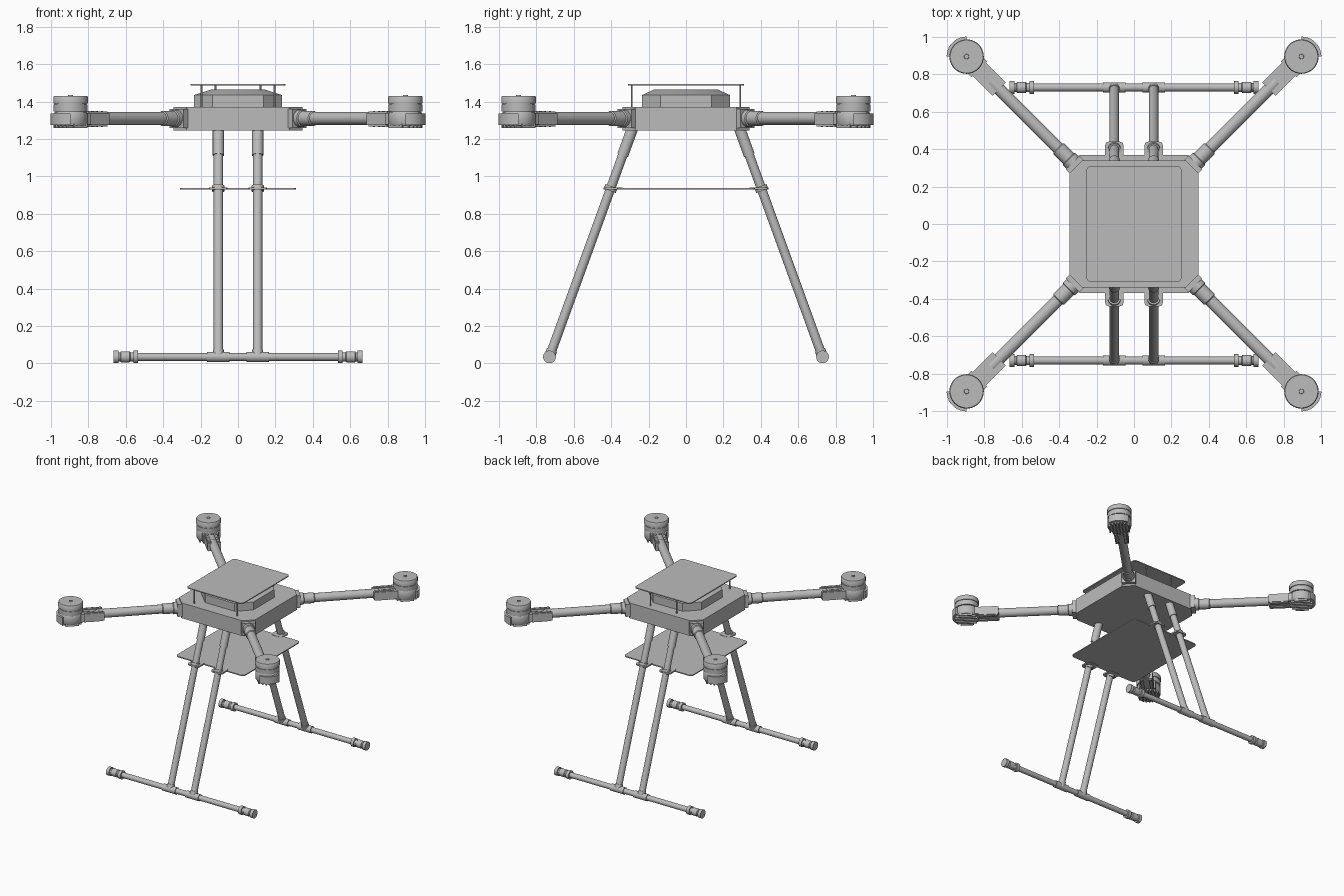
import bpy, bmesh
from math import cos, sin, pi, radians
from mathutils import Vector, Matrix

if "Cube" in bpy.data.objects:
    bpy.data.objects.remove(bpy.data.objects["Cube"], do_unlink=True)

grey = bpy.data.materials.new("matte grey")
grey.use_nodes = True
grey.diffuse_color = (0.5, 0.5, 0.5, 1)
grey.node_tree.nodes["Principled BSDF"].inputs["Base Color"].default_value = (0.5, 0.5, 0.5, 1)


def finish(name, bm, matrix=None):
    """Turn a bmesh into a named object with the shared material."""
    bmesh.ops.recalc_face_normals(bm, faces=bm.faces)
    mesh = bpy.data.meshes.new(name)
    bm.to_mesh(mesh)
    bm.free()
    mesh.materials.append(grey)
    ob = bpy.data.objects.new(name, mesh)
    bpy.context.collection.objects.link(ob)
    if matrix:
        ob.matrix_world = matrix
    bpy.ops.object.select_all(action='DESELECT')
    ob.select_set(True)
    bpy.context.view_layer.objects.active = ob
    bpy.ops.object.shade_smooth_by_angle(angle=radians(35))
    return ob


def prism(name, outline, z0, z1, matrix=None, top_scale=None):
    """Extrude a plan outline from z0 to z1, optionally narrowing the top."""
    bm = bmesh.new()
    face = bm.faces.new([bm.verts.new((x, y, z0)) for x, y in outline])
    out = bmesh.ops.extrude_face_region(bm, geom=[face])["geom"]
    sx, sy = top_scale or (1, 1)
    for v in out:
        if isinstance(v, bmesh.types.BMVert):
            v.co = (v.co.x * sx, v.co.y * sy, z1)
    return finish(name, bm, matrix)


def lathe(name, profile, start, axis, sides=32):
    """Stack of rings (distance along axis, radius) from a start point."""
    bm = bmesh.new()
    rings = []
    for d, r in profile:
        rings.append([bm.verts.new((r * cos(2 * pi * i / sides),
                                    r * sin(2 * pi * i / sides), d)) for i in range(sides)])
    for a, b in zip(rings, rings[1:]):
        for i in range(sides):
            j = (i + 1) % sides
            bm.faces.new((a[i], a[j], b[j], b[i]))
    bm.faces.new(rings[0])
    bm.faces.new(rings[-1])
    rot = Vector(axis).to_track_quat('Z', 'Y').to_matrix().to_4x4()
    return finish(name, bm, Matrix.Translation(start) @ rot)


def rod(name, a, b, radius, sides=24):
    a, b = Vector(a), Vector(b)
    return lathe(name, [(0, radius), ((b - a).length, radius)], a, b - a, sides)


def rounded(hx, hy, r, steps=5):
    """Rounded rectangle outline; one step gives chamfered corners."""
    pts = []
    for k, (sx, sy) in enumerate(((1, 1), (-1, 1), (-1, -1), (1, -1))):
        for i in range(steps + 1):
            t = (k + i / steps) * pi / 2
            pts.append((sx * (hx - r) + r * cos(t), sy * (hy - r) + r * sin(t)))
    return pts


def rect(x0, x1, half):
    return [(x0, -half), (x1, -half), (x1, half), (x0, half)]


# Central body and lid
prism("body", rounded(0.345, 0.34, 0.07, 1), 1.245, 1.37)
lid = rounded(0.235, 0.235, 0.1, 1)
prism("lid_base", lid, 1.37, 1.435)
prism("lid_top", lid, 1.435, 1.465, top_scale=(0.6, 0.72))

# Raised top plate on thin posts
prism("top_plate", rounded(0.255, 0.31, 0.025), 1.485, 1.493)
for s in (-1, 1):
    for x, y in ((0.195, -0.29), (0.12, 0.29)):
        rod("plate_post", (s * x, y, 1.37), (s * x, y, 1.487), 0.005, 10)

# Lower payload plate
prism("payload_plate", rounded(0.31, 0.37, 0.03), 0.931, 0.939)

# Landing gear
for sy in (-1, 1):
    for x in (-0.105, 0.105):
        top, foot = Vector((x, sy * 0.285, 1.26)), Vector((x, sy * 0.73, 0.035))
        rod("leg", top, foot, 0.025)
        rod("leg_sleeve", top, top.lerp(foot, 0.12), 0.03)
        rod("leg_clamp", top.lerp(foot, 0.255), top.lerp(foot, 0.275), 0.034)
        tab = Matrix.Translation((x, sy * 0.39, 0))
        prism("plate_tab", rounded(0.05, 0.05, 0.02, 2), 0.929, 0.941, tab)
        rod("skid_joint", (x - 0.06, sy * 0.73, 0.035), (x + 0.06, sy * 0.73, 0.035), 0.027)
        rod("foot_socket", foot, foot.lerp(top, 0.03), 0.029)
    rod("skid", (-0.64, sy * 0.73, 0.035), (0.64, sy * 0.73, 0.035), 0.021)
    for sx in (-1, 1):
        lathe("skid_bumper", [(0, 0.021), (0, 0.034), (0.025, 0.034), (0.025, 0.024),
                              (0.04, 0.024), (0.045, 0.03), (0.09, 0.03), (0.095, 0.024),
                              (0.105, 0.024), (0.105, 0.034), (0.13, 0.034)],
              (sx * 0.535, sy * 0.73, 0.035), (sx, 0, 0))

# Four arms; each is laid out along local x and turned to its corner
HUB = 0.895 * 2 ** 0.5
for k in range(4):
    angle = pi / 4 + k * pi / 2
    turn = Matrix.Rotation(angle, 4, 'Z')
    out = Vector((cos(angle), sin(angle), 0))

    def at(d, z=1.31):
        return out * d + Vector((0, 0, z))

    # Socket on the body corner and tube
    prism("arm_socket_block", rect(0.40, 0.465, 0.052), 1.26, 1.36, turn)
    lathe("arm_sleeve", [(0, 0.046), (0.035, 0.046), (0.04, 0.04), (0.115, 0.04),
                         (0.12, 0.034)], at(0.455), out)
    rod("arm_tube", at(0.45), at(1.08), 0.034)

    # Tube clamp with raised ribs and bolts
    prism("arm_clamp", rect(1.02, 1.2, 0.05), 1.275, 1.338, turn)
    for s in (-1, 1):
        prism("clamp_rail", [(x, y + s * 0.032) for x, y in rect(1.03, 1.17, 0.012)],
              1.268, 1.346, turn)
        for d in (1.06, 1.1, 1.14):
            side = Vector((-out.y, out.x, 0)) * s * 0.032
            rod("clamp_bolt", at(d, 1.264) + side, at(d, 1.35) + side, 0.006, 8)

    # Motor mount with a broad curved outer guard
    hub = at(HUB, 0)
    lathe("motor_mount", [(1.272, 0.085), (1.28, 0.09), (1.335, 0.09), (1.345, 0.085)],
          hub, (0, 0, 1))
    guard = [(HUB, 0)] + [(HUB + 0.107 * cos(t), 0.107 * sin(t))
                          for t in [radians(a) for a in range(-45, 46, 10)]]
    prism("mount_guard", guard, 1.275, 1.335, turn)
    prism("mount_neck", rect(1.17, HUB, 0.06), 1.278, 1.34, turn)
    for i in range(-3, 4):
        y = i * 0.024
        half = (0.088 ** 2 - y ** 2) ** 0.5
        prism("cooling_fin", [(x, y + dy) for x, dy in rect(HUB - half, HUB + half, 0.005)],
              1.258, 1.28, turn)

    # Motor with a groove between stator and bell
    lathe("motor", [(1.34, 0.08), (1.348, 0.08), (1.348, 0.091), (1.385, 0.091),
                    (1.385, 0.086), (1.391, 0.086), (1.391, 0.092), (1.425, 0.092),
                    (1.431, 0.088)], hub, (0, 0, 1), 40)
    lathe("motor_cap", [(1.43, 0.014), (1.436, 0.012)], hub, (0, 0, 1), 16)
